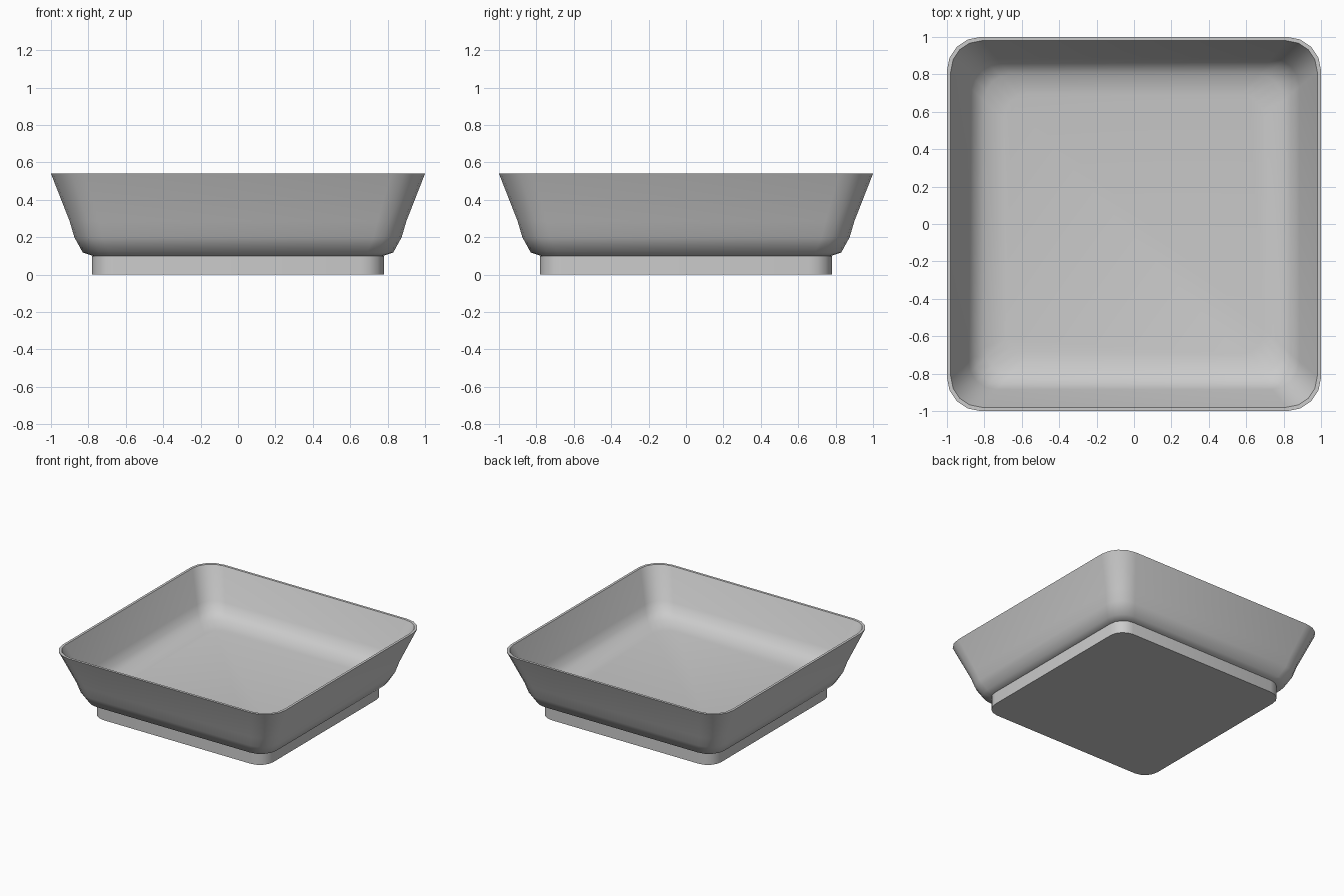
import bpy, bmesh, math

cube = bpy.data.objects.get("Cube")
if cube:
    bpy.data.objects.remove(cube, do_unlink=True)

grey = bpy.data.materials.new("plain_grey")
colour = (0.60, 0.60, 0.60, 1.0)
grey.diffuse_color = colour
grey.use_nodes = True
grey.node_tree.nodes["Principled BSDF"].inputs["Base Color"].default_value = colour

STEPS = 4  # segments in each rounded corner


def rounded_square(bm, half, radius, z):
    """One loop of vertices around a square with rounded corners."""
    loop = []
    for corner in range(4):
        mid = math.radians(45 + 90 * corner)
        cx = math.copysign(half - radius, math.cos(mid))
        cy = math.copysign(half - radius, math.sin(mid))
        for i in range(STEPS + 1):
            a = math.radians(90 * corner + 90 * i / STEPS)
            loop.append(bm.verts.new((cx + radius * math.cos(a), cy + radius * math.sin(a), z)))
    return loop


def loft(name, profile, angle):
    """Skin a stack of (half width, corner radius, height) loops and cap both ends."""
    bm = bmesh.new()
    loops = [rounded_square(bm, *p) for p in profile]
    n = len(loops[0])
    for a, b in zip(loops, loops[1:]):
        for i in range(n):
            j = (i + 1) % n
            bm.faces.new((a[i], a[j], b[j], b[i]))
    bm.faces.new(loops[0][::-1])
    bm.faces.new(loops[-1])
    bmesh.ops.recalc_face_normals(bm, faces=bm.faces)
    mesh = bpy.data.meshes.new(name)
    bm.to_mesh(mesh)
    bm.free()
    mesh.materials.append(grey)
    obj = bpy.data.objects.new(name, mesh)
    bpy.context.collection.objects.link(obj)
    bpy.ops.object.select_all(action="DESELECT")
    obj.select_set(True)
    bpy.context.view_layer.objects.active = obj
    bpy.ops.object.shade_smooth_by_angle(angle=math.radians(angle))
    return obj


# Dish: outside wall from the base up, over the thin rim, down the inside to the floor
loft("dish", [
    (0.775, 0.12, 0.10),
    (0.83, 0.14, 0.118),
    (0.875, 0.15, 0.20),
    (0.90, 0.155, 0.285),
    (1.00, 0.18, 0.54),
    (0.98, 0.165, 0.54),
    (0.885, 0.15, 0.30),
    (0.855, 0.145, 0.24),
    (0.80, 0.14, 0.20),
    (0.695, 0.13, 0.18),
], 50)

# Low foot under the dish
loft("foot", [(0.78, 0.12, 0.0), (0.78, 0.12, 0.10)], 40)
